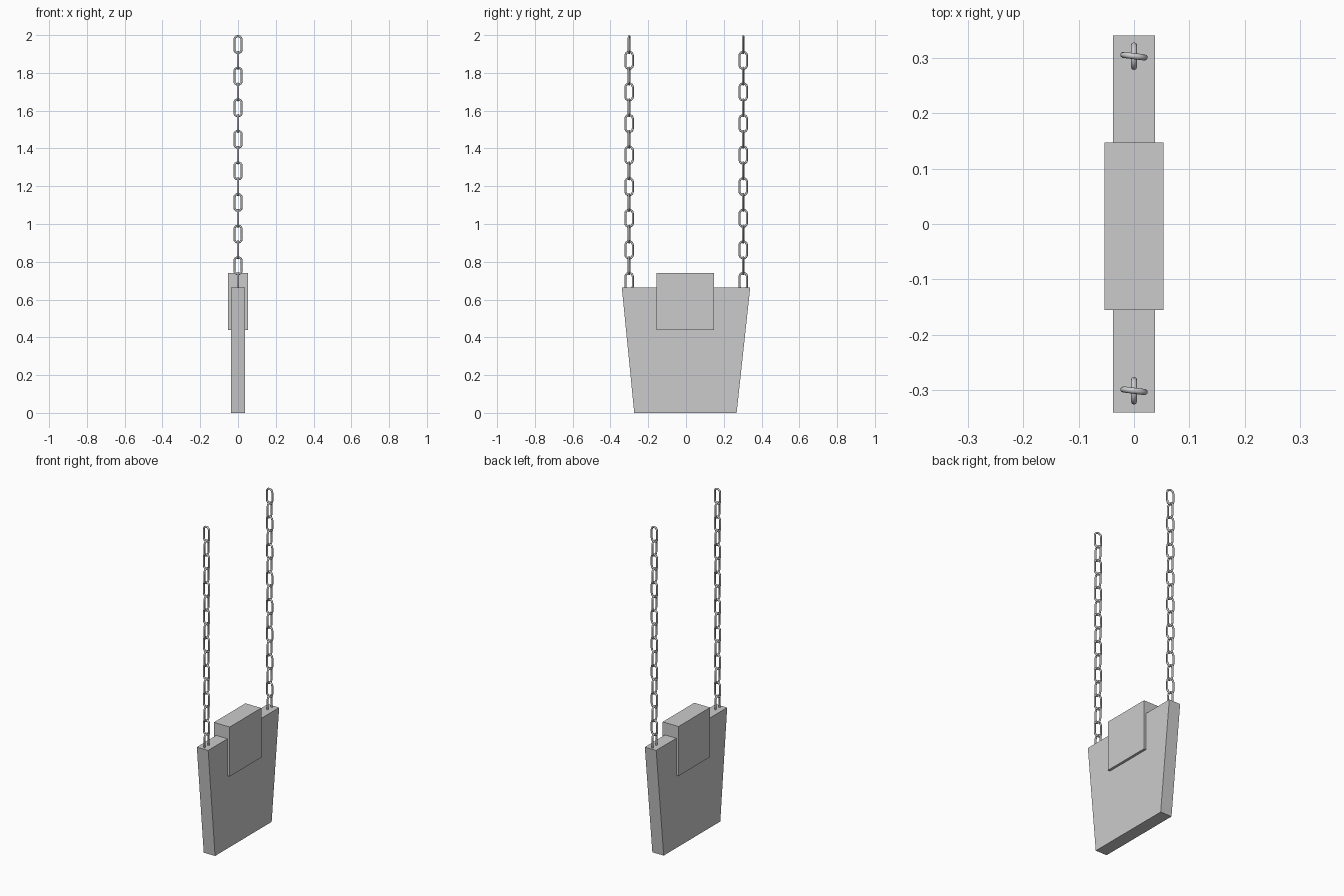
import bpy, bmesh, math
from mathutils import Matrix, Vector

if "Cube" in bpy.data.objects:
    bpy.data.objects.remove(bpy.data.objects["Cube"])


def material(name, v):
    m = bpy.data.materials.new(name)
    m.diffuse_color = (v, v, v, 1)
    m.use_nodes = True
    m.node_tree.nodes["Principled BSDF"].inputs["Base Color"].default_value = m.diffuse_color
    return m


GREY = material("light grey", 0.6)
STEEL = material("chain grey", 0.6)


def add_object(name, bm, mat):
    bmesh.ops.recalc_face_normals(bm, faces=bm.faces)
    me = bpy.data.meshes.new(name)
    bm.to_mesh(me)
    bm.free()
    me.materials.append(mat)
    ob = bpy.data.objects.new(name, me)
    bpy.context.collection.objects.link(ob)
    return ob


def slab(name, outline, half, mat):
    """Extrude a y/z outline along x."""
    bm = bmesh.new()
    face = bm.faces.new([bm.verts.new((-half, y, z)) for y, z in outline])
    new = bmesh.ops.extrude_face_region(bm, geom=[face])["geom"]
    verts = [v for v in new if isinstance(v, bmesh.types.BMVert)]
    bmesh.ops.translate(bm, verts=verts, vec=(2 * half, 0, 0))
    return add_object(name, bm, mat)


def add_link(bm, matrix, wire=0.0055, w=0.0195, h=0.0445, r=0.0185, arc=4, sides=8):
    """Closed ring with rounded corners in the local x/z plane."""
    path = []
    for q, (sx, sz) in enumerate([(1, 1), (-1, 1), (-1, -1), (1, -1)]):
        for k in range(arc + 1):
            a = math.pi / 2 * (q + k / arc)
            out = Vector((math.cos(a), 0, math.sin(a)))
            path.append((Vector((sx * (w - r), 0, sz * (h - r))) + out * r, out))
    rings = []
    for p, out in path:
        rings.append([bm.verts.new(matrix @ (
            p + out * wire * math.cos(t) + Vector((0, wire * math.sin(t), 0))))
            for t in (math.tau * s / sides for s in range(sides))])
    for i, ring in enumerate(rings):
        nxt = rings[(i + 1) % len(rings)]
        for s in range(sides):
            t = (s + 1) % sides
            bm.faces.new((ring[s], ring[t], nxt[t], nxt[s])).smooth = True


# Hanging tapered board and the thicker block set into its top edge
slab("board", [(-0.274, 0), (0.268, 0), (0.34, 0.665), (-0.34, 0.665)], 0.038, GREY)
slab("centre_block", [(-0.155, 0.44), (0.147, 0.44), (0.147, 0.74), (-0.155, 0.74)],
     0.053, GREY)

# Two chains of alternating links, the first kind slightly twisted
for name, y in (("chain_left", -0.301), ("chain_right", 0.303)):
    bm = bmesh.new()
    for i in range(16):
        turn = math.radians(90 if i % 2 else -7)
        add_link(bm, Matrix.Translation((0, y, 1.95 - i * 0.0836))
                 @ Matrix.Rotation(turn, 4, 'Z'))
    add_object(name, bm, STEEL)
